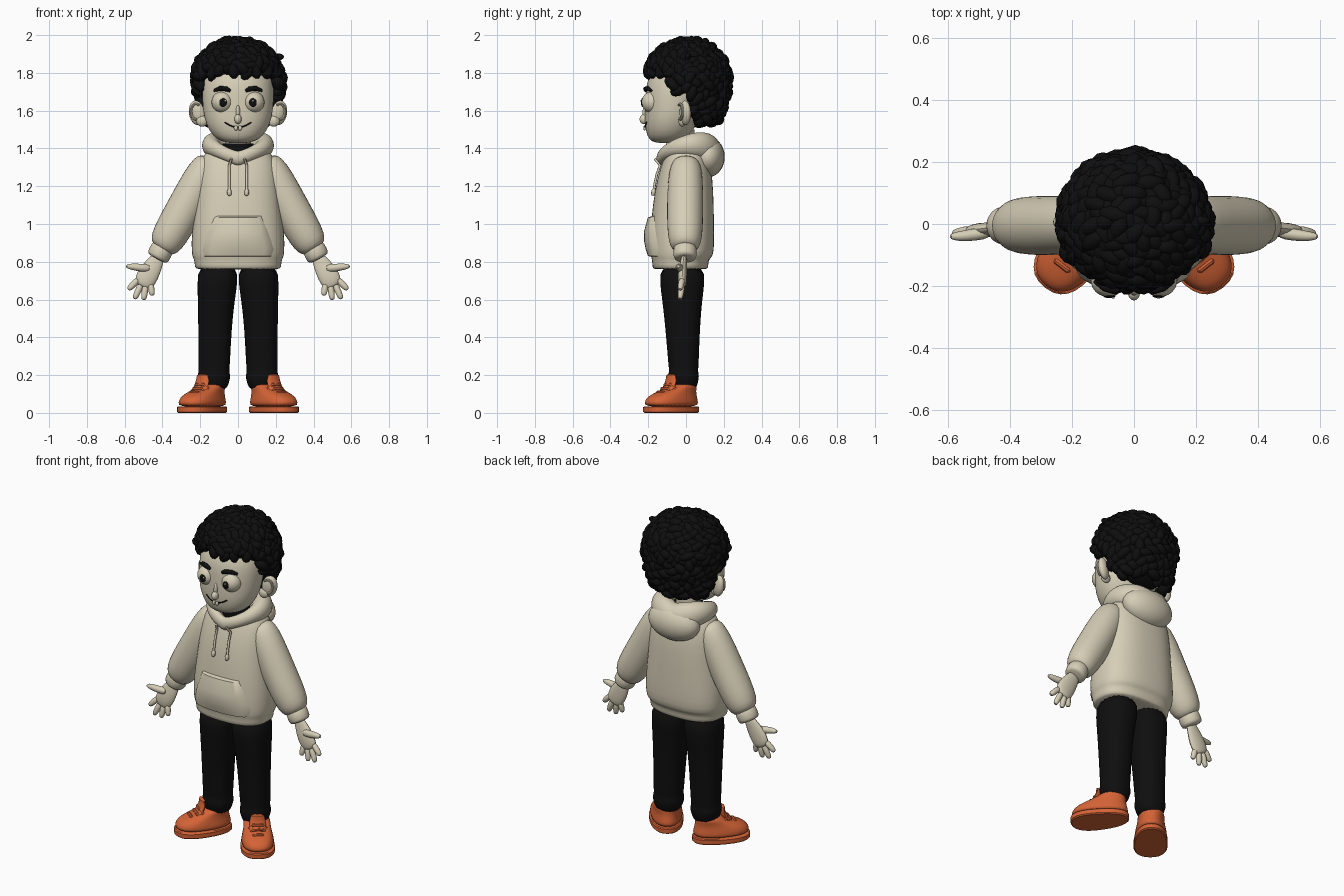
import bpy, bmesh, math, random
from mathutils import Vector, Matrix

if "Cube" in bpy.data.objects:
    bpy.data.objects.remove(bpy.data.objects["Cube"])

random.seed(4)


def mat(name, rgb):
    m = bpy.data.materials.new(name)
    m.diffuse_color = (*rgb, 1)
    m.use_nodes = True
    m.node_tree.nodes["Principled BSDF"].inputs["Base Color"].default_value = m.diffuse_color
    return m


CREAM = mat("cream", (0.67, 0.615, 0.47))
BLACK = mat("soft black", (0.0045, 0.0045, 0.0045))
ORANGE = mat("orange", (0.66, 0.125, 0.037))


def finish(name, bm, m, mirror=False, subdiv=0, angle=40):
    bmesh.ops.recalc_face_normals(bm, faces=bm.faces)
    me = bpy.data.meshes.new(name)
    bm.to_mesh(me)
    bm.free()
    me.materials.append(m)
    me.shade_smooth()
    me.set_sharp_from_angle(angle=math.radians(angle))
    ob = bpy.data.objects.new(name, me)
    bpy.context.collection.objects.link(ob)
    if mirror:
        ob.modifiers.new("mirror", "MIRROR").use_mirror_merge = False
    if subdiv:
        s = ob.modifiers.new("smooth", "SUBSURF")
        s.levels = s.render_levels = subdiv
    return ob


def skin(bm, rings, loop=False):
    """Join rings of points with quads; cap the ends unless the rings loop."""
    vs = [[bm.verts.new(p) for p in r] for r in rings]
    n = len(vs[0])
    pairs = list(zip(vs, vs[1:])) + ([(vs[-1], vs[0])] if loop else [])
    for a, b in pairs:
        for i in range(n):
            bm.faces.new((a[i], a[(i + 1) % n], b[(i + 1) % n], b[i]))
    if not loop:
        bm.faces.new(vs[0])
        bm.faces.new(vs[-1])


def oval(cx, cy, z, rx, ry, e=2.0, n=24, taper=0):
    pts = []
    for i in range(n):
        c, s = math.cos(2 * math.pi * i / n), math.sin(2 * math.pi * i / n)
        x = math.copysign(abs(c) ** (2 / e), c)
        y = math.copysign(abs(s) ** (2 / e), s)
        pts.append(Vector((cx + rx * x * (1 - taper * y), cy + ry * y, z)))
    return pts


def tube(bm, path, flat=1.0, n=12):
    """Round tube through (x, y, z, radius) points; flat squashes it in depth."""
    P = [Vector(p[:3]) for p in path]
    rings = []
    for i, p in enumerate(P):
        t = (P[min(i + 1, len(P) - 1)] - P[max(i - 1, 0)]).normalized()
        u = t.cross(Vector((0, 1, 0))).normalized()
        v = u.cross(t) * flat
        r = path[i][3]
        rings.append([p + r * (math.cos(a) * u + math.sin(a) * v)
                      for a in (2 * math.pi * k / n for k in range(n))])
    skin(bm, rings)


def ball(bm, c, r, rot=None, u=24, v=14):
    M = Matrix.Translation(c) @ (rot or Matrix()) @ Matrix.Diagonal((*r, 1))
    bmesh.ops.create_uvsphere(bm, u_segments=u, v_segments=v, radius=1, matrix=M)


def balls(name, m, items, mirror=False):
    bm = bmesh.new()
    for it in items:
        ball(bm, *it)
    return finish(name, bm, m, mirror)


def tubes(name, m, paths, mirror=False, subdiv=0, flat=1.0, n=12):
    bm = bmesh.new()
    for p in paths:
        tube(bm, p, flat, n)
    return finish(name, bm, m, mirror, subdiv, 50)


# hoodie body: (z, centre y, half width, half depth)
BODY = [(0.76, -.03, .222, .142), (0.765, -.03, .228, .147), (0.81, -.03, .232, .15),
        (0.822, -.025, .24, .16), (0.85, -.02, .247, .169), (0.95, -.02, .247, .17),
        (1.1, -.015, .227, .162), (1.25, -.005, .215, .147), (1.34, 0, .2, .12),
        (1.39, 0, .165, .1), (1.42, 0, .1, .08)]
bm = bmesh.new()
skin(bm, [oval(0, cy, z, rx, ry, 2.5, 32) for z, cy, rx, ry in BODY])
finish("hoodie_body", bm, CREAM, subdiv=1, angle=50)


def front_y(x, z):
    for a, b in zip(BODY, BODY[1:]):
        if a[0] <= z <= b[0]:
            k = (z - a[0]) / (b[0] - a[0])
            cy, rx, ry = (a[i] + k * (b[i] - a[i]) for i in (1, 2, 3))
            return cy - ry * max(0, 1 - abs(x / rx) ** 2.5) ** .4
    return 0


# front pocket: bulging panel that follows the body
bm = bmesh.new()
grid = []
for z, w in [(.825, .19), (.83, .19), (.865, .2), (.91, .185), (.96, .165), (1.035, .132), (1.045, .13)]:
    row = []
    for k in range(15):
        u = -1 + 2 * k / 14
        rim = abs(u) == 1 or z in (.825, 1.045)
        puff = .012 + .022 * (1 - u * u) * math.sin(math.pi * min(1, (1.06 - z) / .24))
        row.append(bm.verts.new((u * w, front_y(u * w, z) - (-.012 if rim else puff), z)))
    grid.append(row)
for a, b in zip(grid, grid[1:]):
    for i in range(14):
        bm.faces.new((a[i], a[i + 1], b[i + 1], b[i]))
finish("front_pocket", bm, CREAM)

# hood: collar roll that swells toward the back, plus the hanging bag
bm = bmesh.new()
rings = []
for i in range(32):
    a = 2 * math.pi * i / 32
    back = (1 - math.cos(a)) / 2
    side = abs(math.sin(a))
    c = Vector((.142 * math.sin(a), -.02 - .11 * math.cos(a) + .03 * back, 1.345 + .03 * back + .055 * side))
    out = Vector((math.sin(a), -math.cos(a), 0))
    rr, rz = .028 + .045 * back, .04 + .055 * back - .01 * side
    rings.append([c + out * rr * math.cos(t) + Vector((0, 0, rz * math.sin(t)))
                  for t in (2 * math.pi * k / 12 for k in range(12))])
skin(bm, rings, loop=True)
finish("hood_collar", bm, CREAM, subdiv=1, angle=60)
balls("hood_bag", CREAM, [((0, .115, 1.355), (.165, .09, .108))])

# drawstrings with knotted ends
cord = [(.035, -.165, 1.345, .007)]
cord += [(.046, front_y(.046, z) - .008, z, .007) for z in (1.31, 1.26, 1.21, 1.18)]
knot = [(.046, front_y(.046, z) - .008, z, r) for z, r in ((1.185, .007), (1.175, .012), (1.155, .011), (1.15, .005))]
tubes("drawstring", CREAM, [cord, knot], mirror=True, n=8)

# sleeves and cuffs
tubes("sleeve", CREAM, [[(.14, 0, 1.345, .06), (.16, 0, 1.31, .085), (.2, -.003, 1.235, .098),
                         (.27, -.005, 1.1, .101), (.335, -.005, .985, .1), (.38, -.005, .905, .092),
                         (.4, -.005, .872, .07), (.405, -.005, .865, .045)]], True, 1, .97, 16)
tubes("cuff", CREAM, [[(.392, -.005, .89, .05), (.397, -.005, .878, .063), (.424, -.005, .825, .064),
                       (.43, -.005, .814, .052)]], True, 1, 1, 16)

# hands: palm, four fingers and thumb
tubes("palm", CREAM, [[(.42, -.01, .83, .036), (.435, -.012, .8, .042), (.46, -.017, .76, .056),
                       (.485, -.02, .715, .06), (.502, -.02, .68, .052), (.508, -.02, .668, .03)]], True, 1, .42)
fingers = []
for x0, z0, x1, z1 in [(.525, .71, .582, .652), (.512, .685, .548, .602), (.488, .68, .5, .597), (.465, .69, .453, .62)]:
    pts = [(0, .019), (.5, .019), (.85, .017), (1, .009)]
    fingers.append([(x0 + k * (x1 - x0), -.02 - .012 * k, z0 + k * (z1 - z0), r) for k, r in pts])
fingers.append([(.46, -.025, .765, .024), (.515, -.035, .768, .023), (.565, -.04, .775, .019), (.595, -.04, .776, .009)])
tubes("fingers", CREAM, fingers, True, 1, .95, 8)

# trousers
bm = bmesh.new()
skin(bm, [oval(x, y, z, rx, ry, 2.3, 20) for x, y, z, rx, ry in [
    (.127, -.013, .12, .066, .066), (.127, -.013, .15, .076, .074), (.127, -.013, .185, .088, .083),
    (.128, -.013, .205, .086, .081), (.127, -.013, .225, .081, .077), (.126, -.013, .25, .084, .081),
    (.122, -.018, .45, .089, .092), (.115, -.02, .6, .099, .107), (.109, -.02, .68, .107, .119),
    (.106, -.02, .79, .108, .122)]])
finish("trouser_leg", bm, BLACK, True, 1, 60)

# shoes, turned outward
TURN = Matrix.Translation((.185, -.075, 0)) @ Matrix.Rotation(math.radians(38), 4, "Z")


def shoe_part(name, bm, subdiv=0):
    bm.transform(TURN)
    finish(name, bm, ORANGE, True, subdiv)


bm = bmesh.new()
skin(bm, [oval(0, 0, z, rx, ry, 2.4, 28, .13) for z, rx, ry in
          [(0, .088, .158), (.006, .094, .165), (.03, .094, .165), (.035, .088, .16)]])
shoe_part("shoe_sole", bm)
bm = bmesh.new()
skin(bm, [oval(0, y, z, rx, ry, 2.3, 28, .12) for y, z, rx, ry in
          [(0, .03, .089, .16), (0, .055, .091, .161), (.003, .08, .086, .152), (.02, .1, .08, .13),
           (.045, .118, .075, .103), (.068, .138, .074, .08), (.075, .15, .07, .07), (.075, .153, .05, .05)]])
shoe_part("shoe_upper", bm, 1)
bm = bmesh.new()
tube(bm, [(0, -.055, .1, .045), (0, -.02, .135, .047), (0, -.005, .17, .044), (0, -.006, .2, .036), (0, -.006, .206, .018)], .35)
for y, z, w in [(-.075, .108, .045), (-.045, .128, .052), (-.025, .148, .05)]:
    tube(bm, [(-w, y + .012, z - .022, .008), (-w * .5, y, z, .01), (w * .5, y, z, .01), (w, y + .012, z - .022, .008)], n=8)
shoe_part("shoe_tongue_and_laces", bm)

# neck and undershirt collar
for name, m, z0, z1, r in [("neck", CREAM, 1.36, 1.5, .07), ("undershirt_collar", BLACK, 1.35, 1.425, .082)]:
    bm = bmesh.new()
    skin(bm, [oval(0, -.025, z, r, r) for z in (z0, z1)])
    finish(name, bm, m)

# head
bm = bmesh.new()
skin(bm, [oval(0, cy, z, rx, ry, 2.15, 28) for z, cy, rx, ry in [
    (1.428, -.1, .04, .045), (1.437, -.1, .09, .085), (1.465, -.092, .135, .115), (1.53, -.082, .172, .138),
    (1.6, -.07, .186, .148), (1.68, -.058, .191, .158), (1.76, -.04, .19, .17), (1.84, -.02, .16, .14), (1.9, 0, .1, .09)]])
finish("head", bm, CREAM, subdiv=1, angle=60)
tilt = Matrix.Rotation(math.radians(10), 4, "Y") @ Matrix.Rotation(math.radians(25), 4, "Z")
balls("ear", CREAM, [((.218, -.004, 1.588), (.044, .026, .066), tilt),
                     ((.19, -.02, 1.545), (.03, .02, .03))], True)
bm = bmesh.new()
tube(bm, [(.222 + .027 * math.cos(a), -.03 + .012 * math.cos(a), 1.595 + .042 * math.sin(a), .007)
          for a in (-1.6 + .42 * k for k in range(10))], n=8)
finish("ear_rim", bm, CREAM, True)

# face
balls("eyeball", CREAM, [((.083, -.178, 1.645), (.057, .057, .057))], True)
balls("pupil", BLACK, [((.079, -.231, 1.643), (.02, .0075, .023))], True)
balls("eye_glint", CREAM, [((.073 * s + .006, -.2375, 1.652), (.005, .003, .005)) for s in (-1, 1)])
balls("nose", CREAM, [((0, -.222, 1.555), (.019, .024, .026)), ((0, -.212, 1.59), (.012, .018, .04))])
tubes("eyebrow", BLACK, [[(.04, -.212, 1.704, .008), (.06, -.214, 1.715, .013),
                          (.095, -.204, 1.718, .013), (.127, -.184, 1.706, .007)]], True, n=8)
mouth = [(x, -.082 - .138 * math.sqrt(1 - (x / .17) ** 2) + .001, 1.512 + 5.5 * x * x, .0035)
         for x in (-.07 + .014 * k for k in range(11))]
tubes("mouth_line", BLACK, [mouth], n=6)
balls("front_teeth", CREAM, [((.011, -.219, 1.508), (.01, .007, .013))], True)

# hair: solid cores under many tangled curls
balls("hair_core", BLACK, [((0, .01, 1.8), (.212, .2, .165)), ((0, .065, 1.665), (.17, .135, .145))])
bm = bmesh.new()
N = 420
for i in range(N):
    h = 1 - 2 * (i + .5) / N
    a = i * 2.399963
    q = math.sqrt(1 - h * h)
    d = Vector((q * math.cos(a), q * math.sin(a), h))
    p = Vector((.22 * d.x, .005 + .206 * d.y, 1.765 + (.195 if h > 0 else .33) * h))
    low = 1.80 if p.y < -.09 else 1.72 if p.y < -.045 else 1.69 if p.y < .03 else 1.54
    if p.z < low:
        continue
    p += d * random.uniform(-.008, .008)
    R = d.to_track_quat("Z", "Y").to_matrix().to_4x4() @ Matrix.Rotation(random.uniform(0, math.pi), 4, "Z")
    S = Matrix.Diagonal((random.uniform(.042, .056), .03, random.uniform(.032, .04), 1))
    bmesh.ops.create_icosphere(bm, subdivisions=2, radius=1, matrix=Matrix.Translation(p) @ R @ S)
# stray tuft
ball(bm, (.215, .01, 1.885), (.03, .016, .018), None, 10, 6)
finish("hair_curls", bm, BLACK, angle=35)
